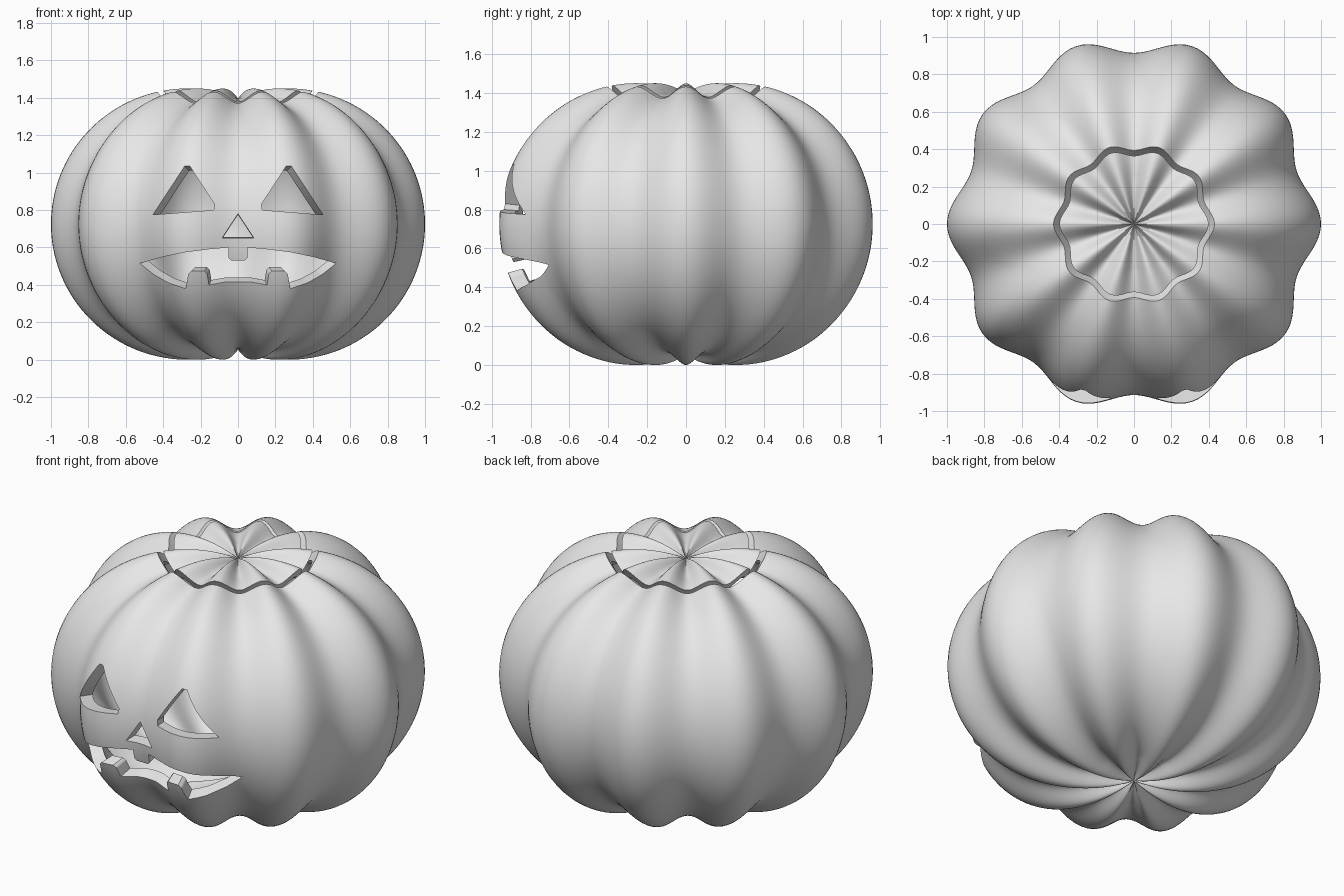
import bpy, bmesh, math
from mathutils import Vector
from mathutils.bvhtree import BVHTree

if "Cube" in bpy.data.objects:
    bpy.data.objects.remove(bpy.data.objects["Cube"])

LOBES, SEG = 10, 200
HALF_H, CORE, POLE_Z = 0.725, 0.27, 0.672
CENTRE = Vector((0, 0, HALF_H))
WALL = 0.92          # inner skin as a fraction of the outer skin

grey = bpy.data.materials.new("plain grey")
grey.diffuse_color = (0.8, 0.8, 0.8, 1)
grey.use_nodes = True
grey.node_tree.nodes["Principled BSDF"].inputs["Base Color"].default_value = grey.diffuse_color


def profile(r_start, r_end, steps, side):
    """Ridge profile of the round flank, from one top radius onward."""
    a = math.acos((r_start - CORE) / (1 - CORE))
    b = math.acos((r_end - CORE) / (1 - CORE)) * side
    return [(CORE + (1 - CORE) * math.cos(a + (b - a) * i / steps),
             HALF_H * math.sin(a + (b - a) * i / steps)) for i in range(steps + 1)]


def dimple(side, steps=14):
    """Ridge profile of the shallow dimple, from pole to crest."""
    pts = []
    for i in range(1, steps + 1):
        s = i / steps
        pts.append((CORE * s, side * (POLE_Z + (HALF_H - POLE_Z) * (1 - (1 - s) ** 2))))
    return pts


def ribbed(r, z, ang):
    """Shrink a profile point toward the centre in the grooves."""
    blend = min(1, r / CORE) ** 0.5
    f = 1 - 0.085 * blend * (1 - math.cos(LOBES * ang)) / 2
    return Vector((r * f * math.cos(ang), r * f * math.sin(ang), z * f))


def shell(name, pts, pole):
    """Closed hollow shell: outer and inner skins, joined at the open rim."""
    bm = bmesh.new()
    rims = []
    for scale in (1, WALL):
        tip = bm.verts.new(CENTRE + Vector((0, 0, pole * scale)))
        rings = [[bm.verts.new(CENTRE + scale * ribbed(r, z, math.tau * j / SEG))
                  for j in range(SEG)] for r, z in pts]
        for j in range(SEG):
            k = (j + 1) % SEG
            bm.faces.new((tip, rings[0][j], rings[0][k]))
            for a, b in zip(rings, rings[1:]):
                bm.faces.new((a[j], b[j], b[k], a[k]))
        rims.append(rings[-1])
    for j in range(SEG):
        k = (j + 1) % SEG
        bm.faces.new((rims[0][j], rims[1][j], rims[1][k], rims[0][k]))
    return finish(name, bm)


def finish(name, bm):
    bmesh.ops.recalc_face_normals(bm, faces=bm.faces)
    me = bpy.data.meshes.new(name)
    bm.to_mesh(me)
    bm.free()
    ob = bpy.data.objects.new(name, me)
    bpy.context.collection.objects.link(ob)
    me.materials.append(grey)
    return ob


# Lid, from the top pole out to the cut ring
lid_flank = profile(CORE, 0.398, 8, 1)[1:]
lid = shell("lid", dimple(1) + lid_flank, POLE_Z)

# Body, from the bottom pole up to the cut ring
flank = [p for p in reversed(profile(0.43, CORE, 72, -1))]
body = shell("body", dimple(-1) + flank[1:], -POLE_Z)

# Carved face outlines in (x, z)
eye = [(-0.455, 0.775), (-0.285, 1.035), (-0.258, 1.035), (-0.125, 0.83), (-0.13, 0.80)]
nose = [(-0.085, 0.65), (0, 0.78), (0.085, 0.65)]
half_mouth = [(0.05, 0.60), (0.05, 0.545), (0.035, 0.53)]
top_lip = [(0.16, 0.59), (0.28, 0.575), (0.40, 0.55), (0.525, 0.515)]
low_lip = [(0.45, 0.455), (0.37, 0.41), (0.28, 0.38), (0.265, 0.46), (0.25, 0.475),
           (0.18, 0.475), (0.165, 0.46), (0.155, 0.40), (0.07, 0.415)]
right_mouth = half_mouth[::-1] + top_lip + low_lip


def mirrored(pts):
    return [(-x, z) for x, z in reversed(pts)]


mouth = right_mouth + mirrored(right_mouth)

probe = bmesh.new()
probe.from_mesh(body.data)
skin = BVHTree.FromBMesh(probe)


def cutter(name, outline):
    """Wedge that narrows to the centre, so cuts run square to the skin."""
    fine = []
    for (x0, z0), (x1, z1) in zip(outline, outline[1:] + outline[:1]):
        n = max(1, int(math.hypot(x1 - x0, z1 - z0) / 0.03))
        fine += [(x0 + (x1 - x0) * i / n, z0 + (z1 - z0) * i / n) for i in range(n)]
    hits = [skin.ray_cast(Vector((x, -3, z)), Vector((0, 1, 0)))[0] for x, z in fine]
    bm = bmesh.new()
    far, near = [[bm.verts.new(CENTRE + s * (h - CENTRE)) for h in hits] for s in (1.3, 0.65)]
    caps = [bm.faces.new(far), bm.faces.new(near[::-1])]
    for i in range(len(hits)):
        k = (i + 1) % len(hits)
        bm.faces.new((far[i], near[i], near[k], far[k]))
    bmesh.ops.triangulate(bm, faces=caps)
    return finish(name, bm)


cutters = [cutter("left_eye_cutter", eye), cutter("right_eye_cutter", mirrored(eye)),
           cutter("nose_cutter", nose), cutter("mouth_cutter", mouth)]
probe.free()

# Carve the face
bpy.context.view_layer.objects.active = body
for c in cutters:
    mod = body.modifiers.new(c.name, 'BOOLEAN')
    mod.operation, mod.solver, mod.object = 'DIFFERENCE', 'EXACT', c
    bpy.ops.object.modifier_apply(modifier=mod.name)
for c in cutters:
    bpy.data.objects.remove(c)

# Smooth skin with crisp cut edges
for ob in (body, lid):
    bpy.ops.object.select_all(action='DESELECT')
    ob.select_set(True)
    bpy.context.view_layer.objects.active = ob
    bpy.ops.object.shade_smooth_by_angle(angle=math.radians(35))
